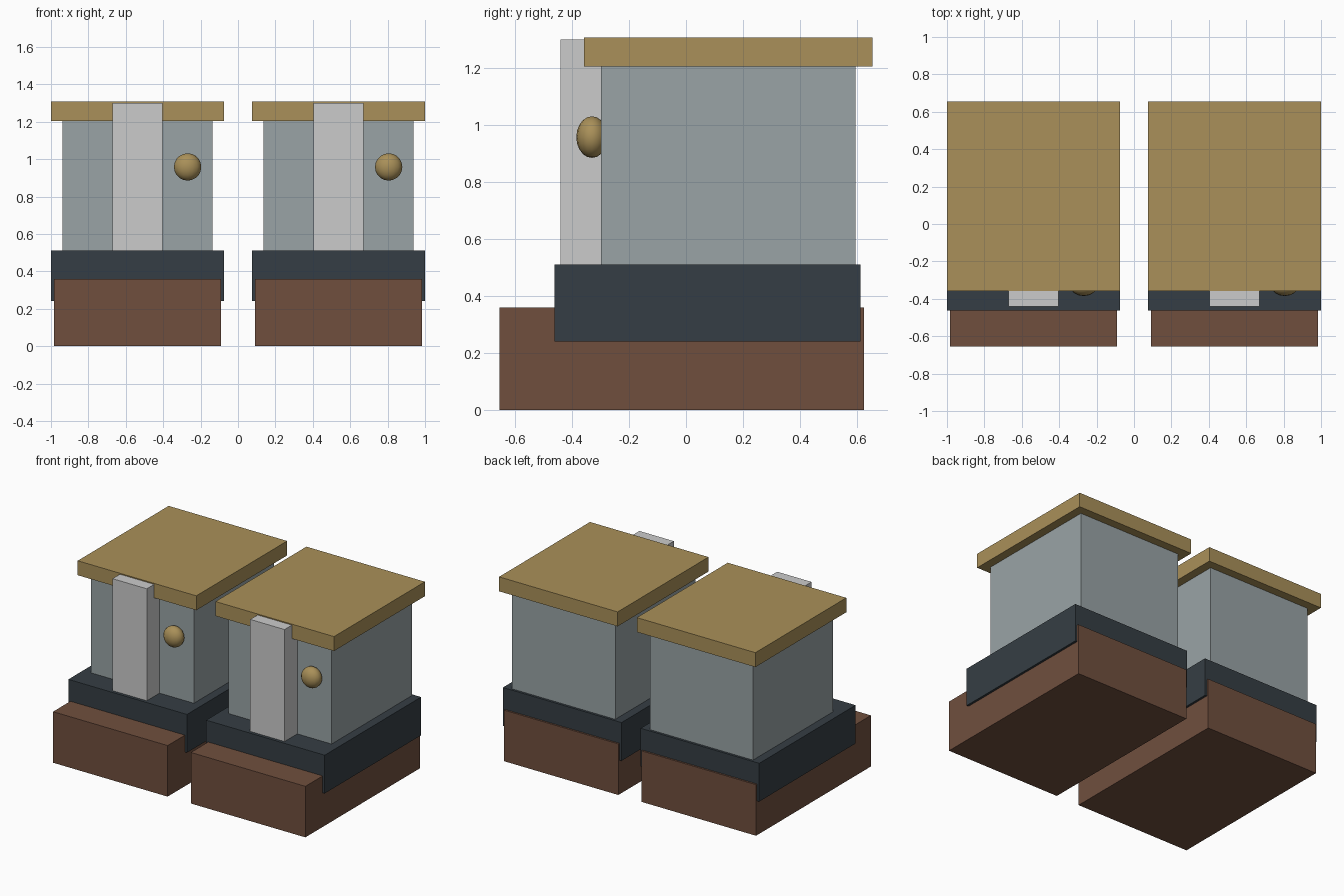
import bpy, bmesh
from mathutils import Matrix

if "Cube" in bpy.data.objects:
    bpy.data.objects.remove(bpy.data.objects["Cube"])


def material(name, rgb):
    m = bpy.data.materials.new(name)
    m.diffuse_color = (*rgb, 1)
    m.use_nodes = True
    m.node_tree.nodes["Principled BSDF"].inputs["Base Color"].default_value = m.diffuse_color
    return m


brown = material("brown", (0.162, 0.078, 0.048))
navy = material("dark_slate", (0.036, 0.048, 0.058))
grey = material("grey_blue", (0.32, 0.37, 0.38))
pale = material("pale_grey", (0.54, 0.57, 0.56))
gold = material("gold", (0.40, 0.28, 0.10))


def add_mesh(name, bm, x, mat):
    me = bpy.data.meshes.new(name)
    bm.to_mesh(me)
    bm.free()
    me.materials.append(mat)
    ob = bpy.data.objects.new(name, me)
    ob.location.x = x
    bpy.context.collection.objects.link(ob)


def box(name, cx, xs, ys, zs, mat):
    bm = bmesh.new()
    bmesh.ops.create_cube(bm, size=1)
    size = [b - a for a, b in (xs, ys, zs)]
    mid = [(a + b) / 2 for a, b in (xs, ys, zs)]
    bmesh.ops.scale(bm, vec=size, verts=bm.verts)
    bmesh.ops.translate(bm, vec=mid, verts=bm.verts)
    add_mesh(name, bm, cx, mat)


def knob(name, cx, centre, radii, mat):
    bm = bmesh.new()
    bmesh.ops.create_uvsphere(bm, u_segments=16, v_segments=10, radius=1)
    bmesh.ops.scale(bm, vec=radii, verts=bm.verts)
    bmesh.ops.transform(bm, matrix=Matrix.Translation(centre), verts=bm.verts)
    for f in bm.faces:
        f.smooth = True
    add_mesh(name, bm, cx, mat)


# two identical units side by side
for side, cx in (("left", -0.5375), ("right", 0.5375)):
    # stepped base
    box(side + "_plinth", cx, (-0.447, 0.447), (-0.655, 0.625), (0, 0.36), brown)
    box(side + "_ledge", cx, (-0.4625, 0.4625), (-0.462, 0.612), (0.24, 0.51), navy)
    # body with raised front strip
    box(side + "_body", cx, (-0.402, 0.402), (-0.298, 0.595), (0.51, 1.205), grey)
    box(side + "_front_strip", cx, (-0.134, 0.134), (-0.44, -0.298), (0.51, 1.30), pale)
    # overhanging lid and door knob
    box(side + "_lid", cx, (-0.4625, 0.4625), (-0.358, 0.655), (1.205, 1.307), gold)
    knob(side + "_knob", cx, (0.268, -0.33, 0.958), (0.073, 0.055, 0.073), gold)
